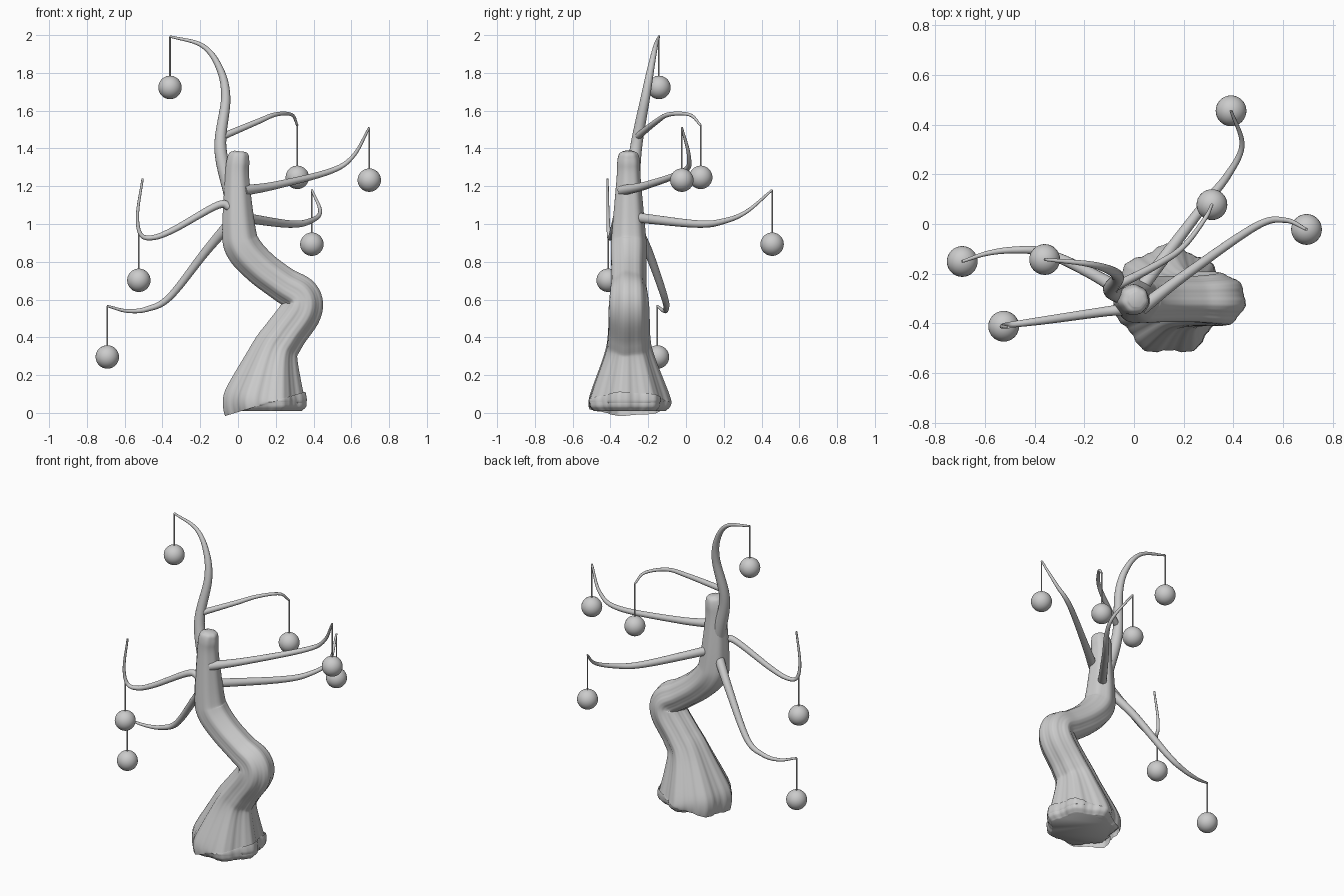
import bpy, bmesh, math
from mathutils import Vector

if "Cube" in bpy.data.objects:
    bpy.data.objects.remove(bpy.data.objects["Cube"])


def spline(pts, steps):
    """Catmull-Rom sampling of tuples of any length."""
    p = [Vector(q) for q in pts]
    p = [p[0] * 2 - p[1]] + p + [p[-1] * 2 - p[-2]]
    out = []
    for i in range(1, len(p) - 2):
        a, b, c, d = p[i - 1:i + 3]
        for s in range(steps):
            t = s / steps
            out.append(0.5 * (2 * b + (c - a) * t + (2 * a - 5 * b + 4 * c - d) * t * t
                              + (3 * b - a - 3 * c + d) * t ** 3))
    return out + [p[-2]]


def smooth(ob, deg):
    bpy.ops.object.select_all(action='DESELECT')
    ob.select_set(True)
    bpy.context.view_layer.objects.active = ob
    bpy.ops.object.shade_smooth_by_angle(angle=math.radians(deg))


def tube(name, pts, steps=10, sides=16, shape=lambda ang, k: 1.0):
    """Sweep a ring along (x, y, z, radius) points."""
    sm = spline(pts, steps)
    pos = [s.to_3d() for s in sm]
    last = len(pos) - 1
    bm = bmesh.new()
    rings, n = [], Vector((0, 1, 0.01))
    for i, c in enumerate(pos):
        t = (pos[min(i + 1, last)] - pos[max(i - 1, 0)]).normalized()
        n = (n - t * n.dot(t)).normalized()
        b = t.cross(n)
        ring = []
        for j in range(sides):
            a = 2 * math.pi * j / sides
            r = sm[i][3] * shape(a, i / last)
            ring.append(bm.verts.new(c + (n * math.cos(a) + b * math.sin(a)) * r))
        rings.append(ring)
    for r0, r1 in zip(rings, rings[1:]):
        for j in range(sides):
            bm.faces.new((r0[j], r0[j - 1], r1[j - 1], r1[j]))
    bm.faces.new(rings[0])
    bm.faces.new(rings[-1])
    bmesh.ops.recalc_face_normals(bm, faces=bm.faces)
    me = bpy.data.meshes.new(name)
    bm.to_mesh(me)
    bm.free()
    ob = bpy.data.objects.new(name, me)
    bpy.context.collection.objects.link(ob)
    smooth(ob, 50)


def branch(name, base_radius, drop, *path, hang=None):
    """Tapered branch with a ball hanging on a string below its tip."""
    n = len(path) - 1
    tube(name + "_branch", [(*p, base_radius + (0.006 - base_radius) * (i / n) ** 0.8)
                            for i, p in enumerate(path)])
    x, y, top = hang or path[-1]
    tube(name + "_string", [(x, y, top - drop, 0.004), (x, y, top, 0.004)], 1, 8)
    bpy.ops.mesh.primitive_uv_sphere_add(segments=32, ring_count=16, radius=0.062,
                                         location=(x, y, top - drop))
    bpy.context.object.name = name + "_ball"
    smooth(bpy.context.object, 60)


# Trunk: S-bend with soft lobes and fine bark ripples that fade upward
def bark(a, k):
    f = max(0.0, 1 - k * 1.3)
    return 1 + (0.02 + 0.04 * f) * math.cos(7 * a) + 0.012 * f * math.cos(28 * a)


trunk = [(0.145, 0.01, 0.185), (0.145, 0.04, 0.21), (0.145, 0.09, 0.207), (0.19, 0.31, 0.128),
         (0.245, 0.41, 0.11), (0.335, 0.54, 0.107), (0.33, 0.62, 0.1), (0.24, 0.68, 0.092),
         (0.12, 0.77, 0.092), (0.03, 0.87, 0.095), (0.005, 0.97, 0.088), (-0.005, 1.24, 0.064),
         (0, 1.33, 0.06), (0.008, 1.37, 0.05), (0.01, 1.385, 0.03)]
tube("trunk", [(x, -0.305, z, r) for x, z, r in trunk], 7, 112, bark)

# Flat bark patch on the inner bend
bpy.ops.mesh.primitive_cube_add(size=1, location=(0.178, -0.295, 0.445),
                                rotation=(0, math.radians(38), 0))
bpy.context.object.name = "bark_patch"
bpy.context.object.scale = (0.03, 0.09, 0.19)

# Branches with hanging balls
branch("crown", 0.042, 0.27, (-0.03, -0.29, 1.14), (-0.093, -0.265, 1.4), (-0.065, -0.215, 1.67),
       (-0.1, -0.185, 1.83), (-0.19, -0.16, 1.945), (-0.36, -0.143, 1.993))
branch("upper_right", 0.019, 0.275, (-0.09, -0.26, 1.46), (0.1, -0.16, 1.54), (0.2, -0.09, 1.58),
       (0.285, 0.02, 1.578), (0.314, 0.078, 1.522))
branch("right", 0.028, 0.278, (0.03, -0.34, 1.177), (0.2, -0.21, 1.205), (0.49, -0.01, 1.28),
       (0.61, 0.015, 1.36), (0.695, -0.022, 1.51))
branch("back_right", 0.027, 0.287, (0.02, -0.27, 1.035), (0.27, 0.06, 1.0), (0.38, 0.2, 1.015),
       (0.435, 0.32, 1.065), (0.391, 0.456, 1.18))
branch("left", 0.024, 0.278, (-0.04, -0.345, 1.09), (-0.11, -0.352, 1.098), (-0.34, -0.385, 0.97),
       (-0.45, -0.4, 0.928), (-0.515, -0.408, 0.945), (-0.532, -0.413, 1.05),
       (-0.505, -0.416, 1.24), hang=(-0.525, -0.412, 0.98))
branch("lower_left", 0.03, 0.27, (-0.02, -0.29, 1.03), (-0.17, -0.2, 0.855), (-0.36, -0.115, 0.615),
       (-0.48, -0.105, 0.55), (-0.59, -0.118, 0.54), (-0.692, -0.151, 0.566))
